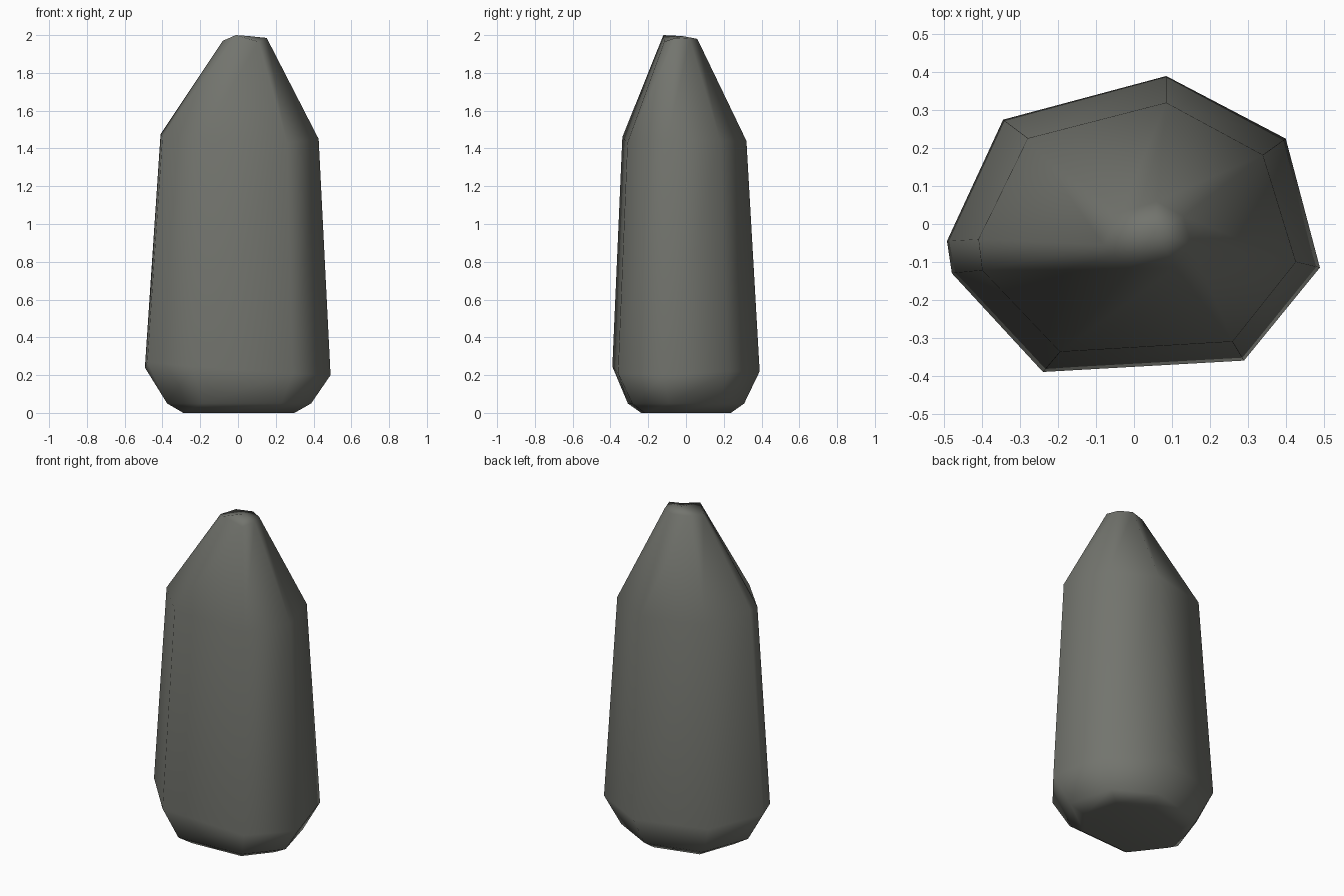
import bpy
import bmesh

cube = bpy.data.objects.get("Cube")
if cube:
    bpy.data.objects.remove(cube)

# Dark grey-green stone
stone = bpy.data.materials.new("stone grey")
stone.use_nodes = True
colour = (0.17, 0.175, 0.155, 1)
stone.diffuse_color = colour
stone.node_tree.nodes["Principled BSDF"].inputs["Base Color"].default_value = colour

# Irregular eight-cornered widest section, counter-clockwise from the front
belly = [(-.24, -.39, .245), (.29, -.36, .21), (.49, -.115, .20), (.40, .225, .22),
         (.085, .39, .22), (-.345, .275, .23), (-.493, -.045, .24), (-.48, -.13, .27)]
shoulder = [(-.195, -.337, 1.46), (.26, -.31, 1.43), (.427, -.10, 1.45), (.34, .182, 1.44),
            (.085, .32, 1.44), (-.28, .226, 1.45), (-.41, -.04, 1.475), (-.40, -.122, 1.46)]
# Seven-cornered crown; the narrow right-hand strip tapers to one corner
crown = [(-.012, -.12, 2), (.11, -.115, 1.965), (.152, -.055, 1.985), (.13, .02, 1.98),
         (.06, .06, 1.98), (-.035, .03, 1.98), (-.08, -.055, 1.97)]


def inset_ring(scale, z):
    """Shrunken seven-cornered copy of the widest section at one height."""
    return [(x * scale, y * scale, z) for x, y, _ in belly[:6]] + [(-.475 * scale, -.085 * scale, z)]


def bridge(bm, low, high):
    """Wall between two rings; a shorter ring repeats its last corner."""
    n = max(len(low), len(high))
    for i in range(n):
        j = (i + 1) % n
        ids = [(low, i), (low, j), (high, j), (high, i)]
        corners = [ring[min(k, len(ring) - 1)] for ring, k in ids]
        bm.faces.new(list(dict.fromkeys(corners)))


bm = bmesh.new()
rings = [[bm.verts.new(p) for p in ring]
         for ring in (inset_ring(.61, 0), inset_ring(.79, .05), belly, shoulder, crown)]
for low, high in zip(rings, rings[1:]):
    bridge(bm, low, high)

# Flat base and faceted tip
bm.faces.new(rings[0][::-1])
tip = bm.verts.new((.055, -.02, 1.995))
for i, corner in enumerate(rings[-1]):
    bm.faces.new((corner, rings[-1][(i + 1) % len(crown)], tip))
bmesh.ops.recalc_face_normals(bm, faces=bm.faces[:])
for face in bm.faces:
    face.smooth = True

mesh = bpy.data.meshes.new("stone_pillar")
bm.to_mesh(mesh)
bm.free()
mesh.materials.append(stone)
pillar = bpy.data.objects.new("stone_pillar", mesh)
bpy.context.collection.objects.link(pillar)

# Keep the large facets crisp under smooth shading
weighted = pillar.modifiers.new("facet_normals", "WEIGHTED_NORMAL")
weighted.weight = 50
